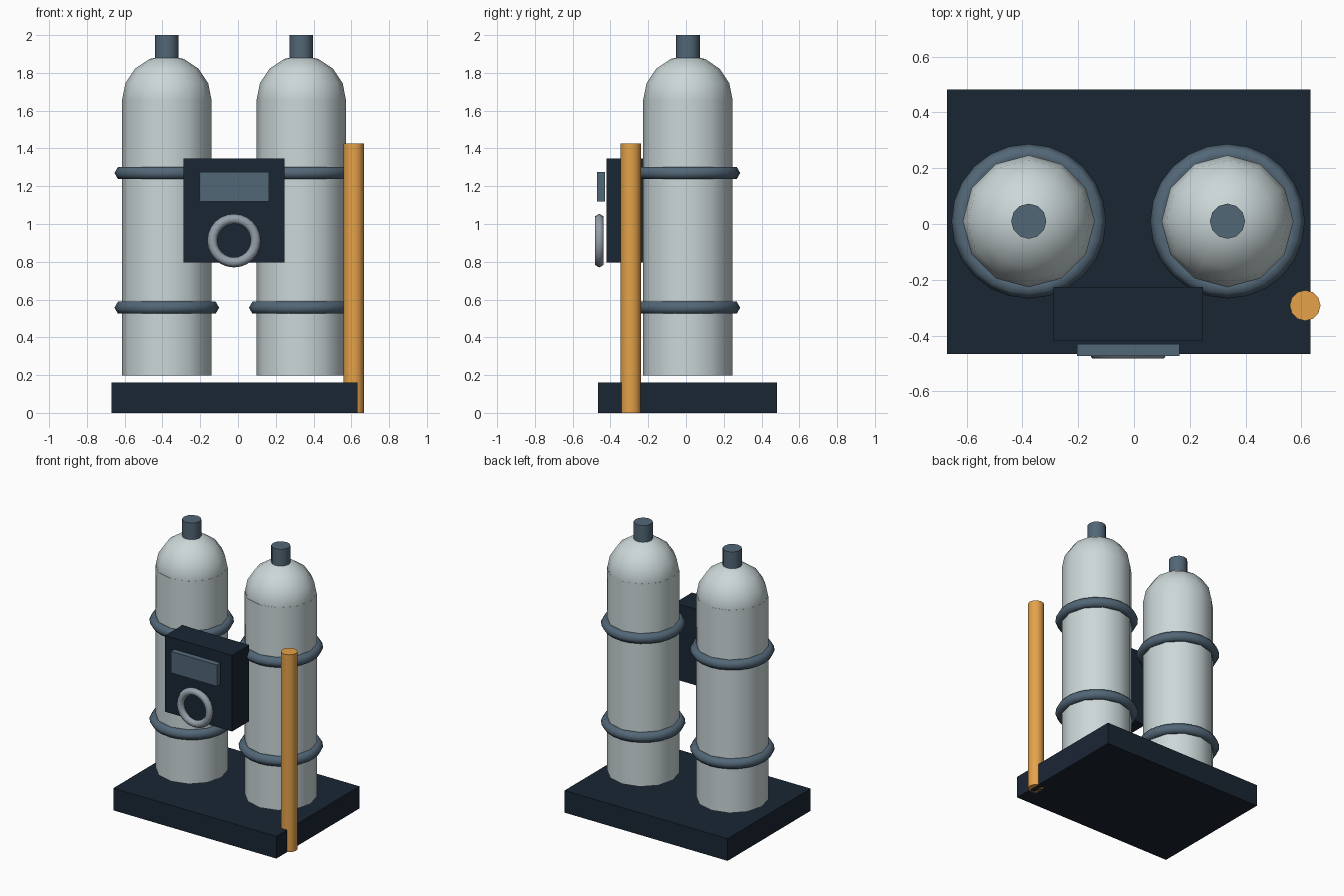
import bpy
from math import radians, pi

if "Cube" in bpy.data.objects:
    bpy.data.objects.remove(bpy.data.objects["Cube"])


def material(name, rgb):
    m = bpy.data.materials.new(name)
    m.diffuse_color = (*rgb, 1)
    m.use_nodes = True
    m.node_tree.nodes["Principled BSDF"].inputs["Base Color"].default_value = m.diffuse_color
    return m


NAVY = material("navy", (0.010, 0.019, 0.034))
STEEL = material("steel", (0.085, 0.135, 0.185))
PALE = material("pale_grey", (0.60, 0.68, 0.69))
ORANGE = material("orange", (0.78, 0.36, 0.07))
SILVER = material("silver", (0.30, 0.35, 0.40))


def finish(name, mat, smooth=True):
    ob = bpy.context.object
    ob.name = name
    ob.data.materials.append(mat)
    if smooth:
        bpy.ops.object.shade_smooth_by_angle(angle=radians(62))
    return ob


def box(name, lo, hi, mat):
    bpy.ops.mesh.primitive_cube_add(size=1, location=[(a + b) / 2 for a, b in zip(lo, hi)])
    bpy.context.object.scale = [b - a for a, b in zip(lo, hi)]
    bpy.ops.object.transform_apply(location=False, rotation=False)
    finish(name, mat, False)


def cylinder(name, x, y, r, z0, z1, mat, sides=12):
    bpy.ops.mesh.primitive_cylinder_add(vertices=sides, radius=r, depth=z1 - z0,
                                        location=(x, y, (z0 + z1) / 2))
    finish(name, mat)


def ring(name, loc, major, minor, mat, rot=(0, 0, 0)):
    bpy.ops.mesh.primitive_torus_add(major_segments=24, minor_segments=6, major_radius=major,
                                     minor_radius=minor, location=loc, rotation=rot)
    finish(name, mat)


# base plate
box("base", (-0.67, -0.465, 0), (0.632, 0.482, 0.16), NAVY)

# two gas tanks with domed tops, valve stems and straps
for side, x in (("left", -0.377), ("right", 0.335)):
    y = 0.01
    cylinder(side + "_tank_body", x, y, 0.237, 0.197, 1.66, PALE)
    bpy.ops.mesh.primitive_uv_sphere_add(segments=12, ring_count=8, radius=0.237,
                                         location=(x, y, 1.655))
    finish(side + "_tank_dome", PALE)
    cylinder(side + "_valve_stem", x, y, 0.063, 1.83, 2.0, STEEL)
    for level, z in (("lower", 0.557), ("upper", 1.27)):
        ring(f"{side}_{level}_strap", (x, y, z), 0.24, 0.037, STEEL)

# control box with screen and gauge ring
box("control_box", (-0.288, -0.42, 0.797), (0.247, -0.225, 1.347), NAVY)
box("screen", (-0.205, -0.472, 1.12), (0.163, -0.43, 1.274), STEEL)
ring("gauge_ring", (-0.021, -0.459, 0.912), 0.115, 0.027, SILVER, (pi / 2, 0, 0))

# upright hose pole at the front right corner
cylinder("pole", 0.613, -0.292, 0.055, 0, 1.425, ORANGE)
